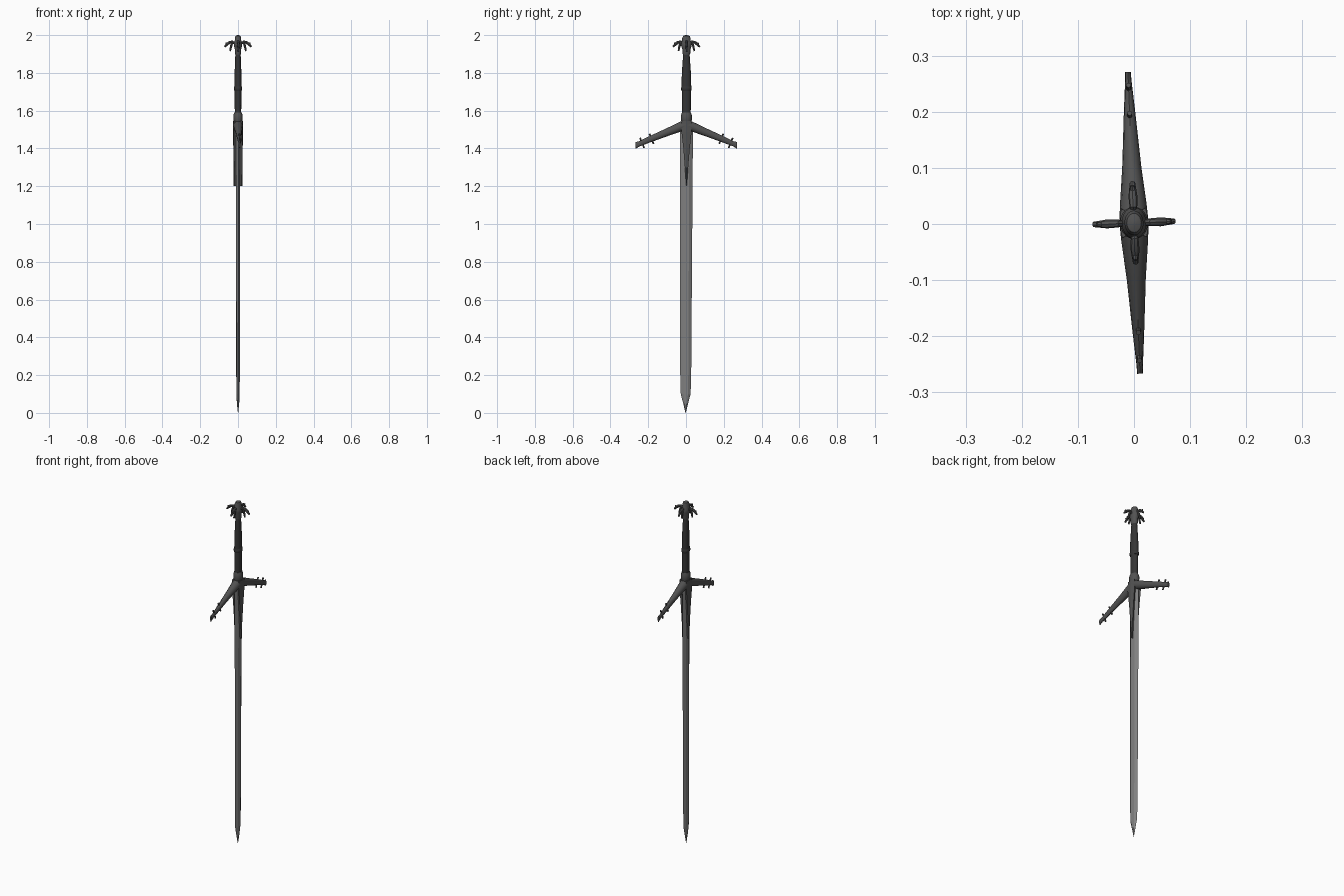
import bpy, bmesh, math
from mathutils import Vector, Matrix

if "Cube" in bpy.data.objects:
    bpy.data.objects.remove(bpy.data.objects["Cube"])

# The whole sword is turned slightly about z
TURN = Matrix.Translation((0, 0.002, 0)) @ Matrix.Rotation(math.radians(2.3), 4, 'Z')


def material(name, v):
    m = bpy.data.materials.new(name)
    m.diffuse_color = (v, v, v, 1)
    m.use_nodes = True
    m.node_tree.nodes["Principled BSDF"].inputs["Base Color"].default_value = m.diffuse_color
    return m


STEEL = material("blade_steel", 0.22)
IRON = material("dark_iron", 0.085)
LEATHER = material("grip_leather", 0.035)


def loft(name, rings, mat, smooth=True):
    """Skin a list of closed rings and cap both ends."""
    bm = bmesh.new()
    rows = [[bm.verts.new(p) for p in r] for r in rings]
    n = len(rows[0])
    for a, b in zip(rows, rows[1:]):
        for i in range(n):
            bm.faces.new((a[i], a[(i + 1) % n], b[(i + 1) % n], b[i]))
    bm.faces.new(rows[0])
    bm.faces.new(rows[-1])
    bmesh.ops.recalc_face_normals(bm, faces=bm.faces)
    bm.transform(TURN)
    me = bpy.data.meshes.new(name)
    bm.to_mesh(me)
    bm.free()
    ob = bpy.data.objects.new(name, me)
    bpy.context.collection.objects.link(ob)
    me.materials.append(mat)
    if smooth:
        bpy.context.view_layer.objects.active = ob
        ob.select_set(True)
        bpy.ops.object.shade_smooth_by_angle(angle=math.radians(35))
        ob.select_set(False)
    return ob


def oval(rx, ry, z, n=20):
    return [(rx * math.cos(2 * math.pi * i / n), ry * math.sin(2 * math.pi * i / n), z)
            for i in range(n)]


def lathe(name, profile, mat):
    return loft(name, [oval(*p) for p in profile], mat)


def rod(name, path, radii, mat, n=8):
    """Round bar along points, rings square to the path."""
    pts = [Vector(p) for p in path]
    rings = []
    for i, p in enumerate(pts):
        d = (pts[min(i + 1, len(pts) - 1)] - pts[max(i - 1, 0)]).normalized()
        u = d.orthogonal().normalized()
        v = d.cross(u)
        rings.append([p + radii[i] * (u * math.cos(2 * math.pi * k / n) + v * math.sin(2 * math.pi * k / n))
                      for k in range(n)])
    return loft(name, rings, mat)


# Blade: flat centre with bevelled edges, drifting slightly towards the tip
def blade_ring(w, t, z):
    c = -0.004 * (1 - z / 1.5)
    f = w * 0.45
    return [(x, c + y, z) for x, y in
            ((0, w), (-t, f), (-t, -f), (0, -w), (t, -f), (t, f))]


loft("blade", [blade_ring(0.0008, 0.0008, 0), blade_ring(0.013, 0.006, 0.05),
               blade_ring(0.026, 0.008, 0.1), blade_ring(0.029, 0.009, 0.2),
               blade_ring(0.035, 0.011, 1.53)], STEEL, False)


# Crossguard: two drooping arms, thick at the centre
def arm_ring(s, y, z, hx, hz, n=12):
    return [(hx * math.cos(2 * math.pi * k / n), s * y, z + hz * math.sin(2 * math.pi * k / n))
            for k in range(n)]


for s, side in ((1, "right"), (-1, "left")):
    loft("guard_arm_" + side, [arm_ring(s, 0, 1.525, 0.026, 0.028), arm_ring(s, 0.03, 1.516, 0.024, 0.027),
                               arm_ring(s, 0.10, 1.487, 0.017, 0.022), arm_ring(s, 0.20, 1.446, 0.010, 0.017),
                               arm_ring(s, 0.25, 1.424, 0.006, 0.014), arm_ring(s, 0.269, 1.416, 0.005, 0.018)],
         IRON)
    # Small studs above and below each arm
    for y in (0.185, 0.235):
        z = 1.452 - (y - 0.185) * 0.43
        a = Vector((0, 0.38 * s, 0.92))
        c = Vector((0, s * y, z))
        rod("guard_stud_" + side, [c - a * 0.030, c + a * 0.028], [0.0045, 0.0045], IRON)

# Langets: long pointed plates over both blade faces
for s, side in ((1, "front"), (-1, "back")):
    rows = []
    for w, z, x in ((0.026, 1.545, 0.026), (0.027, 1.49, 0.026), (0.017, 1.40, 0.025),
                    (0.009, 1.30, 0.024), (0.001, 1.20, 0.023)):
        rows.append([(s * x, 0, z), (s * (x - 0.004), w, z), (s * (x - 0.015), w * 0.8, z),
                     (s * (x - 0.015), -w * 0.8, z), (s * (x - 0.004), -w, z)])
    loft("langet_" + side, rows, IRON, False)

# Collar, two-part grip and its middle ring
lathe("grip_collar", [(0.019, 0.024, 1.535), (0.024, 0.029, 1.55), (0.025, 0.029, 1.575),
                      (0.020, 0.024, 1.59)], IRON)
lathe("lower_grip", [(0.017, 0.023, 1.58), (0.018, 0.024, 1.715)], LEATHER)
lathe("grip_ring", [(0.019, 0.025, 1.705), (0.022, 0.028, 1.712), (0.022, 0.028, 1.722),
                    (0.019, 0.025, 1.729)], LEATHER)
lathe("upper_grip", [(0.019, 0.026, 1.725), (0.018, 0.024, 1.80), (0.014, 0.017, 1.90)], LEATHER)

# Pommel: oval knob with a rounded cap
lathe("pommel", [(0.014, 0.017, 1.895), (0.017, 0.021, 1.905), (0.017, 0.021, 1.925), (0.021, 0.027, 1.94),
                 (0.022, 0.028, 1.96), (0.017, 0.022, 1.972), (0.017, 0.022, 1.985),
                 (0.013, 0.017, 1.996), (0.004, 0.005, 2.0)], IRON)

# Four curled pommel prongs, each with a lower fork
for k in range(4):
    d = Vector((math.cos(k * math.pi / 2), math.sin(k * math.pi / 2), 0))

    def at(r, z):
        return d * r + Vector((0, 0, z))
    rod("pommel_prong", [at(0.01, 1.948), at(0.03, 1.966), at(0.048, 1.960), at(0.071, 1.938)],
        [0.005, 0.007, 0.008, 0.005], IRON)
    rod("pommel_fork", [at(0.03, 1.962), at(0.037, 1.94), at(0.042, 1.915)],
        [0.006, 0.006, 0.004], IRON)
    rod("pommel_fork_upper", [at(0.045, 1.955), at(0.058, 1.955), at(0.066, 1.957)],
        [0.005, 0.005, 0.004], IRON)
